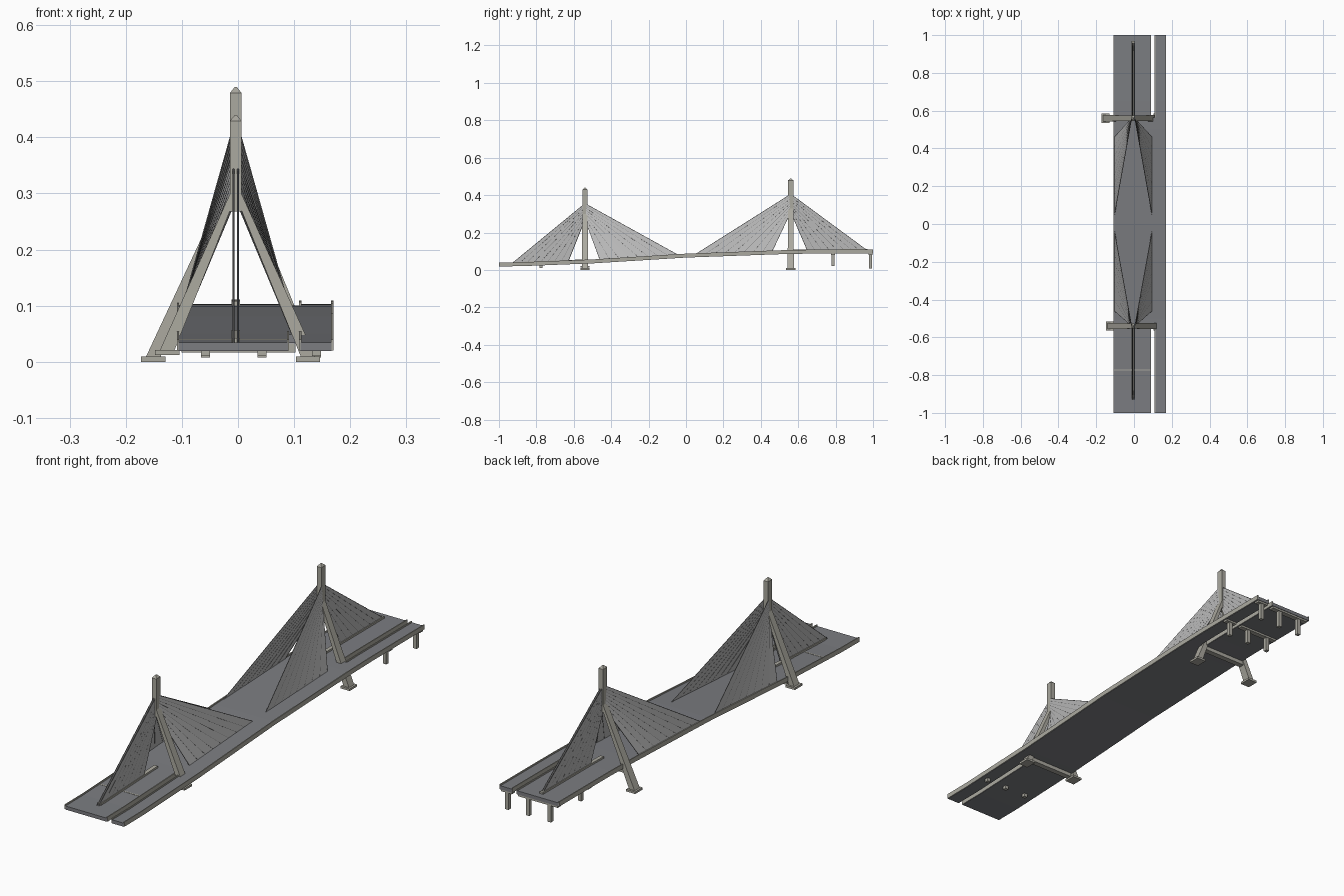
import bpy, bmesh

cube = bpy.data.objects.get("Cube")
if cube:
    bpy.data.objects.remove(cube, do_unlink=True)


def material(name, rgb):
    m = bpy.data.materials.new(name)
    m.use_nodes = True
    m.diffuse_color = (*rgb, 1)
    m.node_tree.nodes["Principled BSDF"].inputs["Base Color"].default_value = (*rgb, 1)
    return m


CONCRETE = material("warm concrete", (0.41, 0.40, 0.35))
ROAD = material("road grey", (0.20, 0.205, 0.22))
PANEL = material("stay light grey", (0.48, 0.48, 0.48))
CABLE = material("cable grey", (0.2, 0.2, 0.2))

# Road level along the length: (y, z)
PROFILE = [(-1, .034), (-.88, .035), (-.5, .05), (0, .081), (.5, .099), (.65, .102), (1, .103)]
CENTRE = -0.004


def road_z(y):
    for (ya, za), (yb, zb) in zip(PROFILE, PROFILE[1:]):
        if y <= yb:
            return za + (zb - za) * (y - ya) / (yb - ya)
    return PROFILE[-1][1]


def finish(bm, name, mat):
    bmesh.ops.recalc_face_normals(bm, faces=bm.faces)
    mesh = bpy.data.meshes.new(name)
    bm.to_mesh(mesh)
    bm.free()
    mesh.materials.append(mat)
    obj = bpy.data.objects.new(name, mesh)
    bpy.context.collection.objects.link(obj)
    return obj


def skin(name, rings, mat):
    """Closed solid through a list of four-cornered rings."""
    bm = bmesh.new()
    loops = [[bm.verts.new(p) for p in ring] for ring in rings]
    for a, b in zip(loops, loops[1:]):
        for i in range(4):
            j = (i + 1) % 4
            bm.faces.new((a[i], a[j], b[j], b[i]))
    bm.faces.new(loops[0])
    bm.faces.new(loops[-1])
    return finish(bm, name, mat)


def column(name, sections, mat=CONCRETE):
    """Upright solid from (x, y, z, width, depth) sections."""
    return skin(name, [[(x + sx * w / 2, y + sy * d / 2, z)
                        for sx, sy in ((-1, -1), (1, -1), (1, 1), (-1, 1))]
                       for x, y, z, w, d in sections], mat)


def strip(name, x0, x1, y0, y1, low, high, mat):
    """Long solid that follows the road level."""
    ys = [y0] + [y for y, _ in PROFILE if y0 < y < y1] + [y1]
    return skin(name, [[(x0, y, road_z(y) + low), (x1, y, road_z(y) + low),
                        (x1, y, road_z(y) + high), (x0, y, road_z(y) + high)] for y in ys], mat)


def beam(name, x0, x1, y, z, depth, height):
    return column(name, [((x0 + x1) / 2, y, z + s * height / 2, x1 - x0, depth) for s in (-1, 1)])


def fan(name, top_x, low_x, tower_y, z_high, z_low, y_far, y_near, count=9):
    """Sheet of stays with a slim cable along each line."""
    lines = []
    for i in range(count):
        t = i / (count - 1)
        y = y_far + (y_near - y_far) * t
        lines.append(((top_x, tower_y, z_high + (z_low - z_high) * t),
                      (low_x, y, road_z(y))))
    bm = bmesh.new()
    pairs = [[bm.verts.new(p) for p in line] for line in lines]
    for a, b in zip(pairs, pairs[1:]):
        bm.faces.new((a[0], a[1], b[1], b[0]))
    sheet = finish(bm, name + "_sheet", PANEL)
    solid = sheet.modifiers.new("thickness", "SOLIDIFY")
    solid.thickness = 0.0015
    solid.offset = 0
    curve = bpy.data.curves.new(name + "_cables", "CURVE")
    curve.dimensions = "3D"
    curve.bevel_depth = 0.0014
    curve.bevel_resolution = 0
    for line in lines:
        spline = curve.splines.new("POLY")
        spline.points.add(1)
        for point, p in zip(spline.points, line):
            point.co = (*p, 1)
    curve.materials.append(CABLE)
    bpy.context.collection.objects.link(bpy.data.objects.new(name + "_cables", curve))


# Road decks: main deck, side road, and the joint between the towers
SOUTH, NORTH = -.54, .565
strip("main_deck", -.106, .089, -1, 1, -.015, 0, ROAD)
strip("side_road", .111, .167, -1, 1, -.015, 0, ROAD)
strip("deck_infill", .089, .111, SOUTH, NORTH, -.015, 0, ROAD)

# Edge beams and parapets
strip("left_parapet", -.109, -.105, -1, 1, -.014, .006, CONCRETE)
strip("right_parapet", .166, .17, -1, 1, -.014, .006, CONCRETE)
for label, ya, yb, ma, mb in (("front", -1, SOUTH, -.92, SOUTH),
                              ("back", NORTH, 1, NORTH, .97)):
    strip(label + "_deck_parapet", .087, .091, ya, yb, -.014, .006, CONCRETE)
    strip(label + "_side_parapet", .109, .113, ya, yb, -.014, .006, CONCRETE)
    strip(label + "_median", CENTRE - .008, CENTRE + .008, ma, mb, 0, .008, CONCRETE)
strip("expansion_joint", -.105, .087, -.775, -.769, 0, .001, CONCRETE)

# Towers: (label, y, top, fork height, left foot, right foot, stay data)
TOWERS = [
    ("front", SOUTH, .44, .28, (-.126, .012), (.125, .0),
     (.355, .27), (-.04, -.46), (-.93, -.63)),
    ("back", .56, .49, .31, (-.151, .0), (.125, .0),
     (.405, .31), (.05, .46), (.97, .65)),
]
for label, y, top, fork, west, east, stay, span, back in TOWERS:
    column(label + "_mast", [(CENTRE, y, fork - .012, .021, .028), (CENTRE, y, top - .011, .021, .028),
                             (CENTRE, y, top, .003, .004)])
    for side, (fx, fz), s in (("west", west, -1), ("east", east, 1)):
        column(f"{label}_{side}_leg", [(fx, y, fz + .009, .026, .034),
                                       (CENTRE + s * .004, y, fork + .02, .012, .028)])
        column(f"{label}_{side}_foot", [(fx, y, fz, .043, .05), (fx, y, fz + .009, .043, .05)])
        # Main span stays splay out to the deck edges
        fan(f"{label}_{side}_span_stays", CENTRE + s * .008, CENTRE + s * .099,
            y, *stay, *span)
        # Back stays run down to the median
        fan(f"{label}_{side}_back_stays", CENTRE + s * .004, CENTRE + s * .004,
            y, *stay, *back)
    z = road_z(y) - .024
    beam(label + "_cross_beam", west[0] * .8, east[0] * .82, y, z, .024, .016)

# Pier rows under the approaches
for label, y, foot in (("front", -.775, .01), ("middle", .785, .02), ("back", .987, .008)):
    under = road_z(y) - .014
    for i, x in enumerate((-.058, .043, .14)):
        column(f"{label}_pier_{i}", [(x, y, foot, .016, .016), (x, y, under, .016, .016)])
    if label != "front":
        beam(label + "_deck_cap", -.1, .085, y, under - .004, .022, .01)
        beam(label + "_side_cap", .114, .164, y, under - .004, .022, .01)
